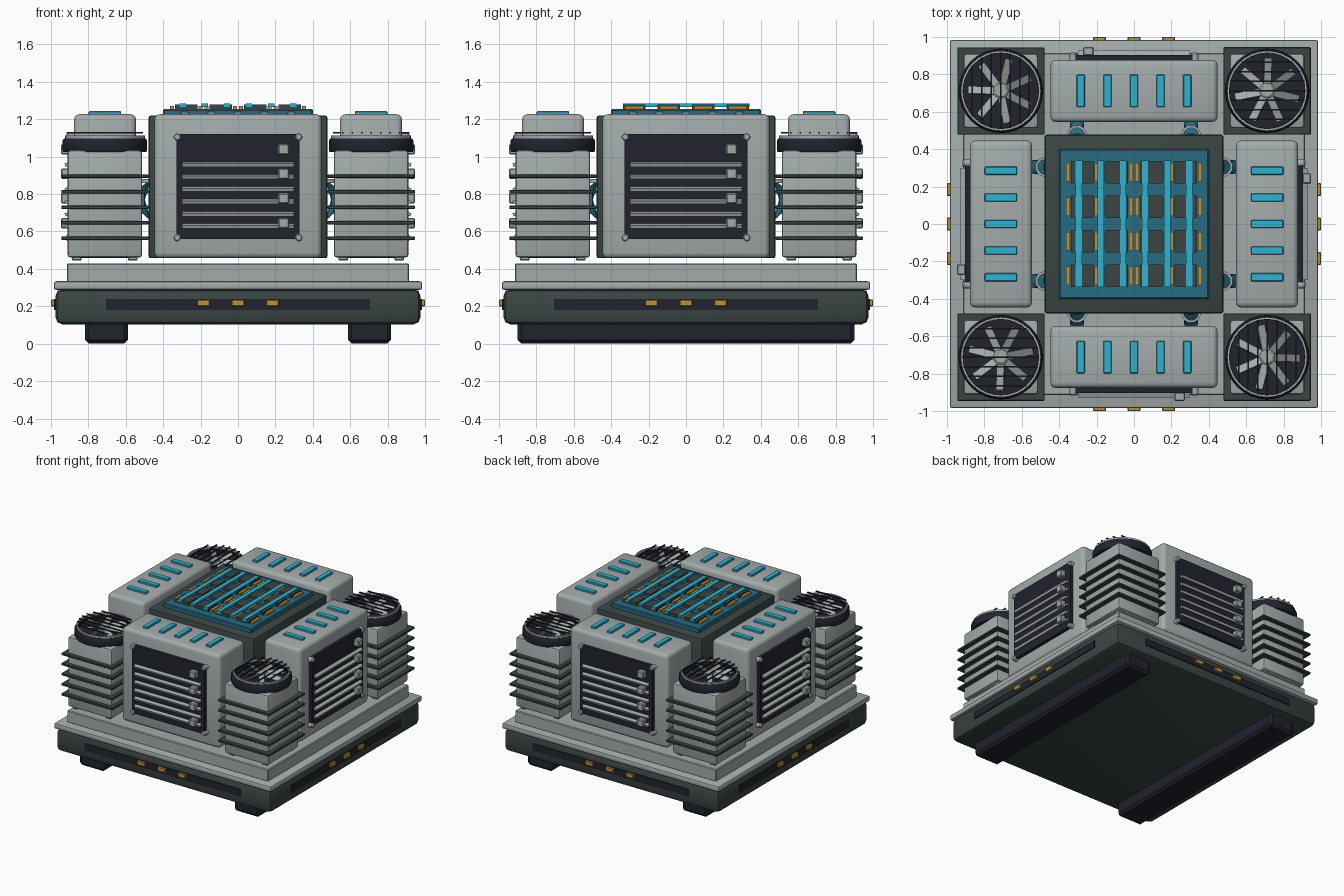
import bpy, bmesh, math
from mathutils import Matrix, Vector

if "Cube" in bpy.data.objects:
    bpy.data.objects.remove(bpy.data.objects["Cube"])


def material(name, rgb):
    m = bpy.data.materials.new(name)
    m.diffuse_color = (*rgb, 1)
    m.use_nodes = True
    m.node_tree.nodes["Principled BSDF"].inputs["Base Color"].default_value = m.diffuse_color
    return m


LIGHT = material("light grey", (0.37, 0.41, 0.41))
DARK = material("dark green grey", (0.042, 0.06, 0.057))
NAVY = material("dark navy", (0.016, 0.016, 0.027))
TEAL = material("teal", (0.02, 0.15, 0.22))
CYAN = material("bright cyan", (0.03, 0.45, 0.63))
AMBER = material("amber", (0.50, 0.29, 0.05))


def finish(name, bm, mat, turns=1, smooth=False):
    """Make an object from bm, repeated by quarter turns about the z axis."""
    mesh = bpy.data.meshes.new(name)
    bmesh.ops.recalc_face_normals(bm, faces=bm.faces)
    bm.to_mesh(mesh)
    bm.free()
    mesh.materials.append(mat)
    if smooth:
        mesh.shade_smooth()
        mesh.set_sharp_from_angle(angle=math.radians(35))
    for k in range(turns):
        ob = bpy.data.objects.new(name, mesh)
        ob.rotation_euler.z = k * math.pi / 2
        bpy.context.collection.objects.link(ob)


def add_box(bm, lo, hi, bevel=0.0, matrix=None, segments=2):
    lo, hi = Vector(lo), Vector(hi)
    size = hi - lo
    part = bmesh.new()
    bmesh.ops.create_cube(part, size=1)
    part.transform(Matrix.Translation((lo + hi) / 2) @ Matrix.Diagonal((*size, 1)))
    if bevel:
        bmesh.ops.bevel(part, geom=part.edges[:], offset=bevel, segments=segments,
                        profile=0.5, affect='EDGES')
    merge(bm, part, matrix)


def merge(bm, part, matrix=None):
    if matrix is not None:
        part.transform(matrix)
    tmp = bpy.data.meshes.new("tmp")
    part.to_mesh(tmp)
    part.free()
    bm.from_mesh(tmp)
    bpy.data.meshes.remove(tmp)


def box(name, lo, hi, mat, bevel=0.0, turns=1, segments=2):
    bm = bmesh.new()
    add_box(bm, lo, hi, bevel, None, segments)
    finish(name, bm, mat, turns, smooth=bevel > 0)


def boxes(name, pairs, mat, bevel=0.0, turns=1):
    bm = bmesh.new()
    for lo, hi in pairs:
        add_box(bm, lo, hi, bevel, None, 1)
    finish(name, bm, mat, turns)


def add_lathe(bm, profile, matrix, steps=32):
    """Spin a closed (radius, height) profile about z."""
    part = bmesh.new()
    rings = [[part.verts.new((r * math.cos(a), r * math.sin(a), z)) for r, z in profile]
             for a in (2 * math.pi * i / steps for i in range(steps))]
    n = len(profile)
    for i in range(steps):
        a, b = rings[i], rings[(i + 1) % steps]
        for j in range(n):
            part.faces.new((a[j], b[j], b[(j + 1) % n], a[(j + 1) % n]))
    bmesh.ops.remove_doubles(part, verts=part.verts, dist=1e-6)
    merge(bm, part, matrix)


def lathe(name, profile, centre, mat, turns=4):
    bm = bmesh.new()
    add_lathe(bm, profile, Matrix.Translation(centre))
    finish(name, bm, mat, turns, smooth=True)


# Base: skids, hull and two stepped decks
boxes("skid", [((s * 0.703 - 0.115, -0.9, 0), (s * 0.703 + 0.115, 0.9, 0.13)) for s in (-1, 1)],
      NAVY, 0.02)
box("hull", (-0.975, -0.975, 0.104), (0.975, 0.975, 0.292), DARK, 0.035)
box("lower_deck", (-0.985, -0.985, 0.288), (0.985, 0.985, 0.334), LIGHT, 0.012)
box("upper_deck", (-0.914, -0.914, 0.33), (0.914, 0.914, 0.43), LIGHT, 0.006, segments=1)
box("hull_strip", (-0.705, -0.983, 0.18), (0.705, -0.97, 0.238), NAVY, turns=4)
boxes("marker_light", [((x - 0.034, -1.0, 0.2), (x + 0.034, -0.975, 0.235))
                       for x in (-0.185, 0, 0.185)], AMBER, 0.004, 4)

# Core block with circuit board on top
box("core", (-0.478, -0.478, 0.457), (0.478, 0.478, 1.22), DARK, 0.012)
box("circuit_board", (-0.4, -0.4, 1.21), (0.4, 0.4, 1.254), TEAL, 0.006, segments=1)
grid = [(-0.276 + 0.184 * i, -0.276 + 0.184 * j) for i in range(4) for j in range(4)]
boxes("chip", [((x - 0.06, y - 0.06, 1.25), (x + 0.06, y + 0.06, 1.278)) for x, y in grid], DARK)
boxes("chip_contact", [((x + s * 0.076 - 0.011, y - 0.05, 1.25), (x + s * 0.076 + 0.011, y + 0.05, 1.27))
                       for x, y in grid for s in (-1, 1)], AMBER)
boxes("light_bar", [((x - 0.017, -0.338, 1.266), (x + 0.017, 0.34, 1.285))
                    for x in (-0.295 + 0.118 * i for i in range(6))], CYAN)

# Side modules with glowing top strips
box("side_module", (-0.447, -0.877, 0.457), (0.447, -0.545, 1.227), LIGHT, 0.03, 4, 3)
boxes("glow_strip", [((x - 0.022, -0.798, 1.22), (x + 0.022, -0.625, 1.243))
                     for x in (-0.285, -0.142, 0, 0.142, 0.285)], CYAN, 0.004, 4)

# Vent panel: backing, tilted slats, latch blocks and corner bolts
box("vent_panel", (-0.33, -0.903, 0.56), (0.33, -0.87, 1.12), NAVY, turns=4)
bm = bmesh.new()
for z in (0.63, 0.695, 0.761, 0.828, 0.894, 0.96):
    add_box(bm, (-0.3, -0.018, -0.009), (0.3, 0.018, 0.009), 0.0,
            Matrix.Translation((0, -0.908, z)) @ Matrix.Rotation(math.radians(20), 4, 'X'))
finish("vent_slat", bm, LIGHT, 4)
boxes("latch_block", [((0.215, -0.946, z - 0.028), (0.272, -0.9, z + 0.028))
                      for z in (0.645, 0.777, 0.909, 1.04)], LIGHT, 0.006, 4)
bm = bmesh.new()
for x in (-0.325, 0.325):
    for z in (0.567, 1.105):
        add_lathe(bm, [(0, 0), (0.02, 0), (0.02, 0.035), (0.014, 0.042), (0, 0.042)],
                  Matrix.Translation((x, -0.875, z)) @ Matrix.Rotation(math.pi / 2, 4, 'X'), 12)
finish("panel_bolt", bm, LIGHT, 4, True)

# Coolant pipes bowing out of the core, with a collar above each
pipes, collars = bmesh.new(), bmesh.new()
for x in (-0.305, 0.305):
    path = [(-0.46, 0.89), (-0.5, 0.85), (-0.535, 0.77), (-0.5, 0.69), (-0.46, 0.65)]
    rings = []
    for y, z in path:
        ring = []
        for i in range(12):
            a = 2 * math.pi * i / 12
            # ring plane turns with the bow
            t = (0.77 - z) / 0.12 * 0.9
            ring.append(pipes.verts.new((x + 0.037 * math.cos(a),
                                         y + 0.037 * math.sin(a) * math.cos(t),
                                         z - 0.037 * math.sin(a) * math.sin(t))))
        rings.append(ring)
    for r, q in zip(rings, rings[1:]):
        for i in range(12):
            pipes.faces.new((r[i], r[(i + 1) % 12], q[(i + 1) % 12], q[i]))
    add_box(pipes, (x - 0.037, -0.56, 0.735), (x + 0.037, -0.5, 0.805))
    add_lathe(collars, [(0.038, -0.01), (0.052, -0.01), (0.052, 0.01), (0.038, 0.01)],
              Matrix.Translation((x, -0.476, 0.87)), 20)
finish("coolant_pipe", pipes, TEAL, 4, True)
finish("pipe_collar", collars, LIGHT, 4, True)

# Corner cooling towers with fins
C = -0.712
box("tower_body", (C - 0.2, C - 0.2, 0.46), (C + 0.2, C + 0.2, 1.035), LIGHT, 0.018, 4)
boxes("tower_foot", [((C + sx * 0.15 - 0.025, C + sy * 0.15 - 0.025, 0.445),
                      (C + sx * 0.15 + 0.025, C + sy * 0.15 + 0.025, 0.47))
                     for sx in (-1, 1) for sy in (-1, 1)], LIGHT, 0.004, 4)
boxes("cooling_fin", [((C - 0.233, C - 0.233, z - 0.009), (C + 0.233, C + 0.233, z + 0.009))
                      for z in (0.564, 0.647, 0.73, 0.813, 0.896)], DARK, 0.003, 4)

# Fan: housing, bright rim, hub, pitched blades and guard bars
lathe("fan_housing", [(0, 1.025), (0.222, 1.025), (0.226, 1.035), (0.226, 1.085), (0.218, 1.097),
                      (0.2, 1.097), (0.2, 1.07), (0, 1.07)], (C, C, 0), NAVY)
lathe("fan_rim", [(0.202, 1.09), (0.214, 1.09), (0.214, 1.112), (0.202, 1.112)], (C, C, 0), LIGHT)
lathe("fan_hub", [(0, 1.06), (0.04, 1.06), (0.04, 1.105), (0.03, 1.112), (0, 1.112)], (C, C, 0), LIGHT)
bm = bmesh.new()
for i in range(7):
    add_box(bm, (0.03, -0.022, -0.004), (0.175, 0.022, 0.004), 0.0,
            Matrix.Translation((C, C, 1.09)) @ Matrix.Rotation(2 * math.pi * i / 7 + 0.2, 4, 'Z')
            @ Matrix.Rotation(math.radians(28), 4, 'X'))
finish("fan_blade", bm, LIGHT, 4)
bars = []
for i in range(-3, 4):
    half = math.sqrt(0.205 ** 2 - (i * 0.051) ** 2)
    bars.append(((C - half, C + i * 0.051 - 0.004, 1.124), (C + half, C + i * 0.051 + 0.004, 1.132)))
boxes("fan_guard_bar", bars, NAVY, 0, 4)
